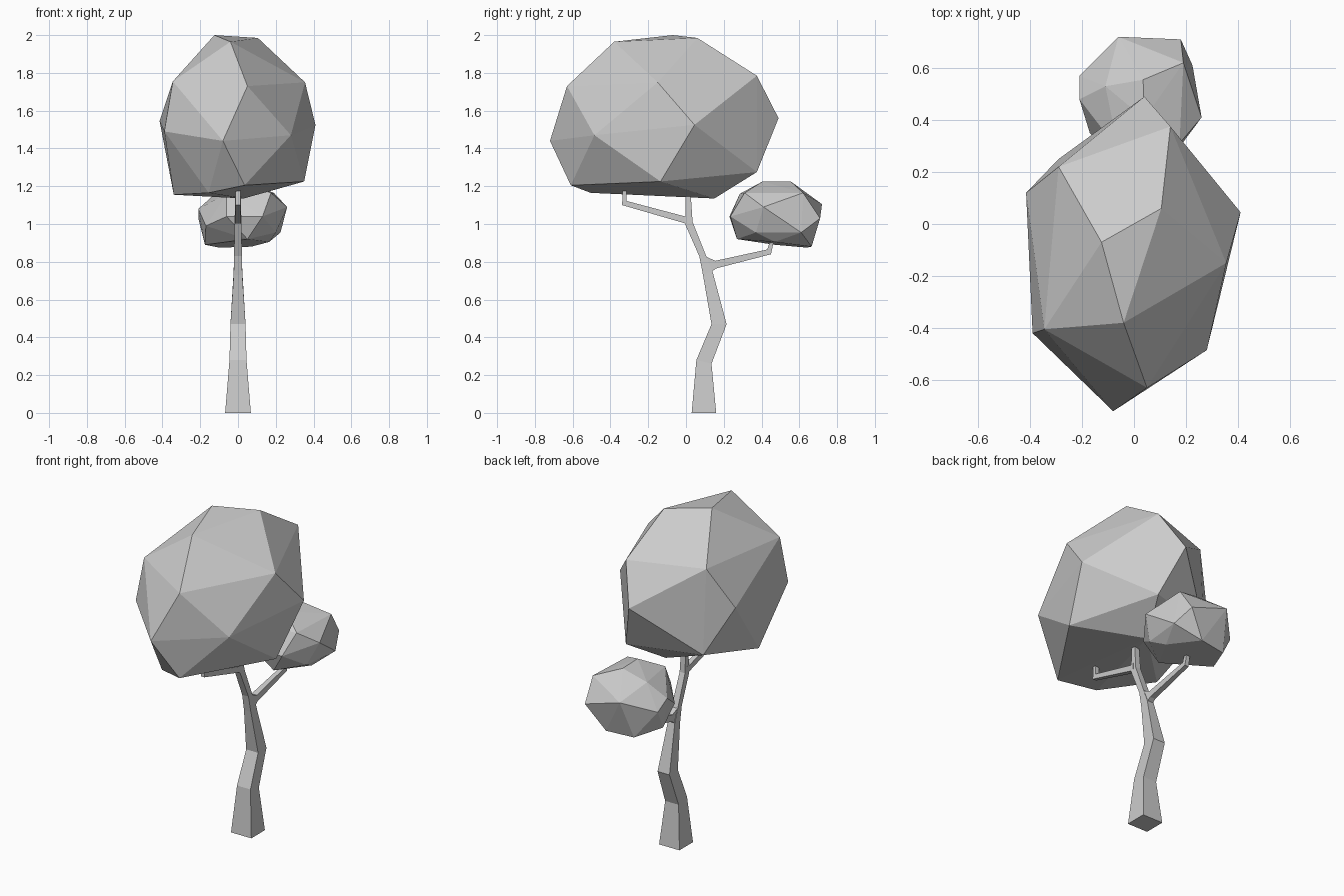
import bpy, bmesh


def finish(bm, name):
    bmesh.ops.recalc_face_normals(bm, faces=bm.faces)
    mesh = bpy.data.meshes.new(name)
    bm.to_mesh(mesh)
    bm.free()
    obj = bpy.data.objects.new(name, mesh)
    bpy.context.collection.objects.link(obj)
    return obj


def limb(name, sections):
    """Four-sided limb; each section is (y_a, z_a, y_b, z_b, half width in x)."""
    bm = bmesh.new()
    rings = []
    for ya, za, yb, zb, h in sections:
        corners = [(-h, ya, za), (h, ya, za), (h, yb, zb), (-h, yb, zb)]
        rings.append([bm.verts.new(c) for c in corners])
    for low, high in zip(rings, rings[1:]):
        for i in range(4):
            j = (i + 1) % 4
            bm.faces.new((low[i], low[j], high[j], high[i]))
    bm.faces.new(rings[0][::-1])
    bm.faces.new(rings[-1])
    return finish(bm, name)


def foliage(name, points):
    """Faceted leaf clump: convex hull around a few corner points."""
    bm = bmesh.new()
    for p in points:
        bm.verts.new(p)
    res = bmesh.ops.convex_hull(bm, input=bm.verts)
    inside = [v for v in res["geom_interior"] if isinstance(v, bmesh.types.BMVert)]
    bmesh.ops.delete(bm, geom=inside, context='VERTS')
    return finish(bm, name)


# Crooked tapering trunk
limb("trunk", [
    (0.03, 0, 0.16, 0, 0.068),
    (0.055, 0.28, 0.135, 0.26, 0.045),
    (0.135, 0.47, 0.215, 0.47, 0.04),
    (0.09, 0.73, 0.14, 0.75, 0.023),
    (0.07, 0.83, 0.115, 0.81, 0.021),
    (-0.005, 1.0, 0.035, 1.01, 0.018),
    (0.0, 1.2, 0.022, 1.2, 0.014),
])

# Side branches with upturned tips
limb("back_branch", [
    (0.12, 0.735, 0.10, 0.83, 0.02),
    (0.16, 0.765, 0.155, 0.805, 0.018),
    (0.45, 0.84, 0.43, 0.865, 0.013),
    (0.465, 0.91, 0.445, 0.91, 0.012),
])
limb("front_branch", [
    (0.015, 0.98, 0.015, 1.045, 0.018),
    (-0.01, 1.005, -0.005, 1.04, 0.016),
    (-0.338, 1.10, -0.315, 1.122, 0.012),
    (-0.335, 1.21, -0.315, 1.21, 0.012),
])

# Large crown
foliage("large_crown", [
    (-0.125, -0.07, 2.0), (0.105, 0.06, 1.985), (-0.04, -0.38, 1.965),
    (-0.345, -0.405, 1.755), (0.05, -0.63, 1.73), (0.355, -0.15, 1.75),
    (0.14, 0.375, 1.785), (-0.29, 0.22, 1.785),
    (-0.415, 0.12, 1.545), (-0.39, -0.42, 1.49), (-0.08, -0.72, 1.44),
    (0.28, -0.485, 1.47), (0.41, 0.045, 1.525), (0.04, 0.49, 1.56),
    (0.035, -0.61, 1.205), (0.35, -0.135, 1.225), (0.14, 0.375, 1.275),
    (-0.29, 0.25, 1.275), (-0.34, -0.21, 1.155), (-0.155, -0.505, 1.165),
    (0.03, 0.15, 1.135),
])

# Small crown on the back branch
foliage("small_crown", [
    (0.035, 0.555, 1.225), (0.04, 0.405, 1.225), (0.175, 0.31, 1.165),
    (0.19, 0.62, 1.165), (-0.11, 0.53, 1.17), (-0.06, 0.285, 1.16),
    (-0.06, 0.72, 1.105), (0.18, 0.71, 1.03), (0.26, 0.41, 1.09),
    (-0.21, 0.57, 1.03), (-0.21, 0.48, 1.08), (-0.06, 0.23, 1.04),
    (0.13, 0.235, 1.04), (-0.17, 0.35, 0.99), (0.225, 0.61, 0.955),
    (0.2, 0.37, 0.955), (0.05, 0.27, 0.92), (0.165, 0.47, 0.905),
    (-0.175, 0.47, 0.89), (-0.1, 0.64, 0.875), (0.07, 0.665, 0.88),
])
